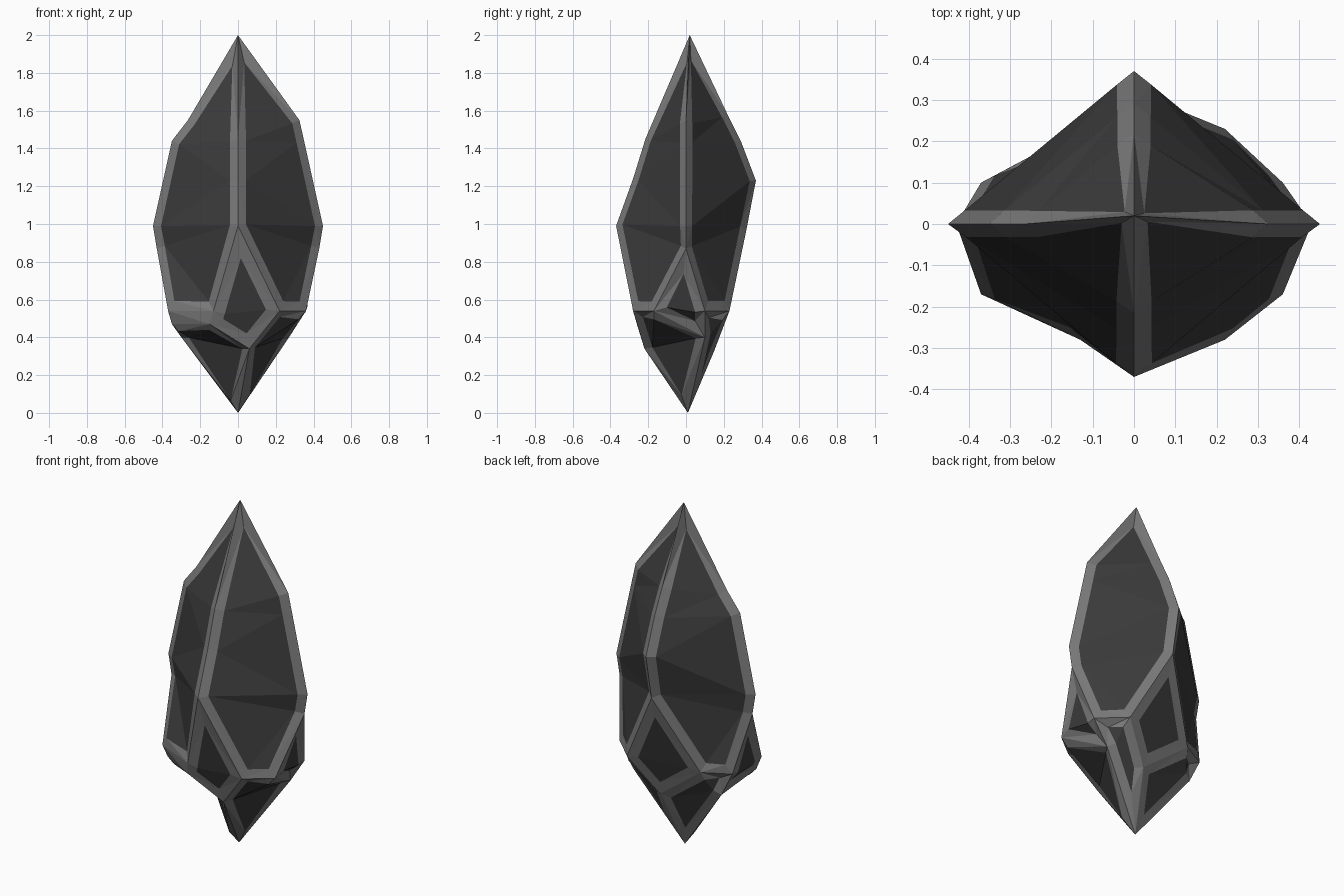
import bpy, bmesh

if "Cube" in bpy.data.objects:
    bpy.data.objects.remove(bpy.data.objects["Cube"])

# Colours
def material(name, v):
    m = bpy.data.materials.new(name)
    m.diffuse_color = (v, v, v, 1)
    m.use_nodes = True
    m.node_tree.nodes["Principled BSDF"].inputs["Base Color"].default_value = m.diffuse_color
    return m

pale = material("pale grey edge", 0.19)
dark = material("dark grey facet", 0.043)

# Tips, the four bent ridges (top to bottom) and the lower corners
P = {
    "T": (0, .02, 2), "B": (0, .01, 0),
    "F1": (0, -.215, 1.45), "F2": (0, -.28, 1.24), "F": (0, -.37, .99),
    "R1": (.325, 0, 1.55), "R2": (.35, 0, 1.44), "R3": (.45, 0, .99), "R": (.43, 0, .87),
    "K1": (0, .22, 1.58), "K2": (0, .29, 1.44), "K3": (0, .37, 1.23), "K": (0, .32, .97),
    "L1": (-.265, 0, 1.55), "L2": (-.35, 0, 1.44), "L3": (-.45, 0, .99), "L": (-.43, 0, .87),
    "FRa": (.22, -.28, .54), "FRb": (.36, -.17, .54),
    "FLa": (-.37, -.17, .54), "FLb": (-.13, -.28, .54),
    "FLm": (-.15, -.26, .47), "FLn": (-.35, -.15, .47),
    "BRa": (.22, .23, .54), "BRb": (.36, .10, .54),
    "BLa": (-.37, .10, .54), "BLb": (-.22, .18, .54),
    "Fb": (.06, -.22, .34), "Rb": (.27, .10, .40),
    "Bb": (.06, .15, .33), "Lb": (-.30, .10, .40),
}
front, right = ["F1", "F2", "F"], ["R1", "R2", "R3", "R"]
back, left = ["K1", "K2", "K3", "K"], ["L1", "L2", "L3", "L"]

def big(a, bottom, b):
    return ["T"] + a + bottom + b[::-1]

# Facets with their rim widths (0 = plain pale ledge)
facets = [
    (big(front, ["FRa", "FRb"], right), .052),
    (big(right, ["BRb", "BRa"], back), .052),
    (big(back, ["BLb", "BLa"], left), .052),
    (big(left, ["FLa", "FLb"], front), .052),
    (["F", "FLb", "FLm", "Fb", "FRa"], .062),
    (["R", "FRb", "Rb", "BRb"], .052),
    (["K", "BRa", "Bb", "BLb"], .058),
    (["L", "BLa", "Lb", "FLn", "FLa"], .055),
    (["FRa", "Fb", "B", "Rb", "FRb"], .05),
    (["BRb", "Rb", "B", "Bb", "BRa"], .05),
    (["BLb", "Bb", "B", "Lb", "BLa"], .05),
    (["FLn", "Lb", "B", "Fb", "FLm"], .045),
    (["FLb", "FLa", "FLn", "FLm"], 0),
]

# Crystal shell with an inset dark panel in each facet
bm = bmesh.new()
V = {k: bm.verts.new(p) for k, p in P.items()}
made = [(bm.faces.new([V[k] for k in names]), w) for names, w in facets]
bmesh.ops.recalc_face_normals(bm, faces=bm.faces[:])
for f, w in made:
    if w:
        bmesh.ops.inset_individual(bm, faces=[f], thickness=w, use_even_offset=True)
        f.material_index = 1
bmesh.ops.triangulate(bm, faces=bm.faces[:])

me = bpy.data.meshes.new("crystal")
bm.to_mesh(me)
bm.free()
me.materials.append(pale)
me.materials.append(dark)
ob = bpy.data.objects.new("crystal", me)
bpy.context.collection.objects.link(ob)
